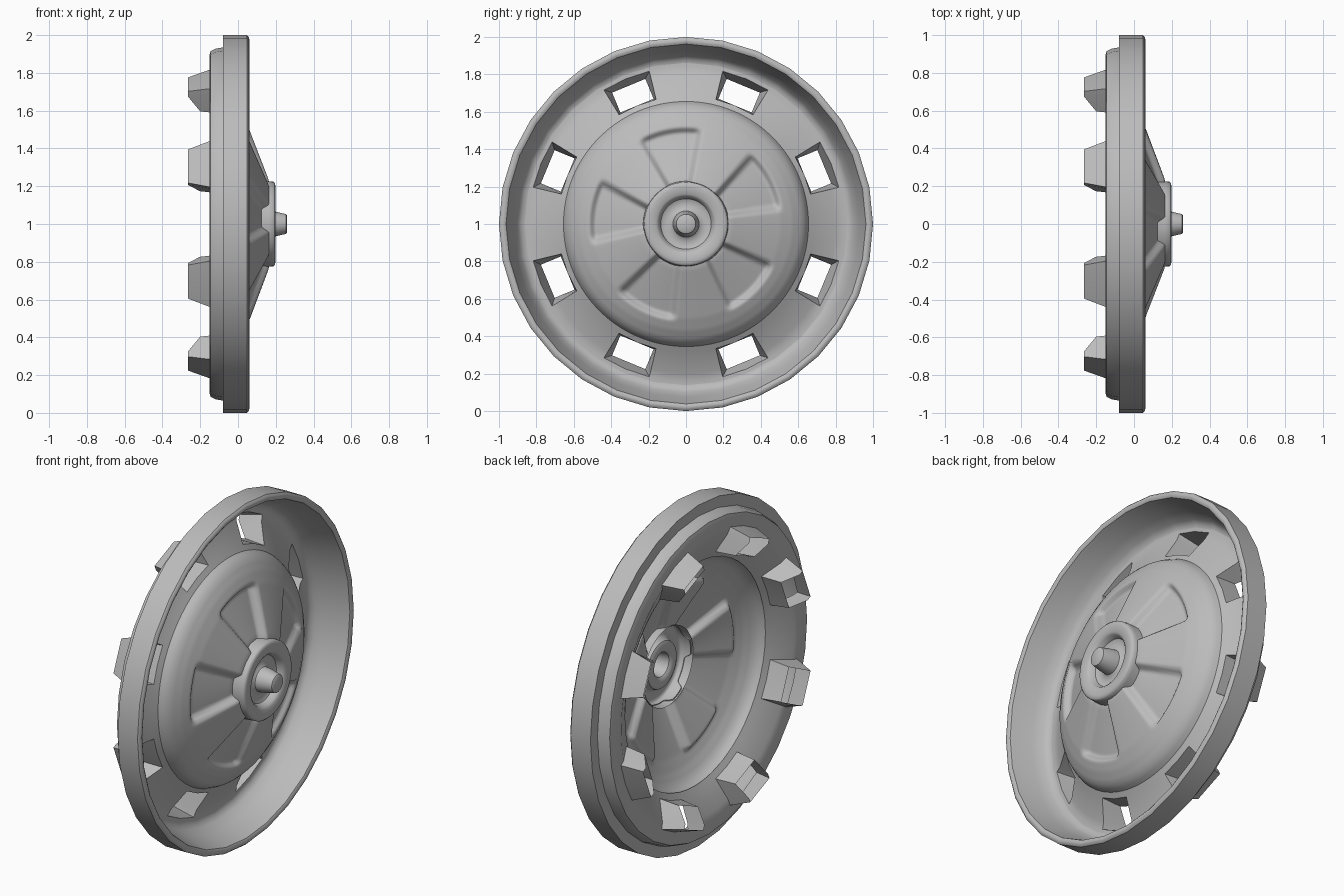
import bpy, bmesh, math

old = bpy.data.objects.get("Cube")
if old:
    bpy.data.objects.remove(old, do_unlink=True)

metal = bpy.data.materials.new("grey_metal")
metal.use_nodes = True
GREY = (0.5, 0.5, 0.5, 1)
metal.diffuse_color = GREY
metal.node_tree.nodes["Principled BSDF"].inputs["Base Color"].default_value = GREY


def polar(x, r, deg):
    """Point at depth x, radius r, clockwise angle from the top."""
    a = math.radians(deg)
    return (x, r * math.sin(a), 1 + r * math.cos(a))


def finish(bm, name, sharp=40):
    bmesh.ops.remove_doubles(bm, verts=bm.verts, dist=0.0002)
    mesh = bpy.data.meshes.new(name)
    bm.to_mesh(mesh)
    bm.free()
    obj = bpy.data.objects.new(name, mesh)
    bpy.context.collection.objects.link(obj)
    mesh.materials.append(metal)
    bpy.ops.object.select_all(action="DESELECT")
    obj.select_set(True)
    bpy.context.view_layer.objects.active = obj
    bpy.ops.object.shade_smooth_by_angle(angle=math.radians(sharp))
    return obj


def sweep(bm, profile, angles, shift=None, skip=None):
    """Revolve (x, r) points, running from the axis outward."""
    grid = [[bm.verts.new(polar(x + (shift(r, a) if shift else 0), r, a))
             for a in angles] for x, r in profile]
    n = len(angles)
    for i in range(len(profile) - 1):
        for j in range(n):
            if skip and skip(i, j):
                continue
            k = (j + 1) % n
            bm.faces.new((grid[i][j], grid[i + 1][j], grid[i + 1][k], grid[i][k]))
    return grid


def even(n):
    return [360 * i / n for i in range(n)]


def smooth(t):
    t = max(0, min(1, t))
    return t * t * (3 - 2 * t)


# Rim: inner wall, rolled lip, outer band and stepped back shoulder
bm = bmesh.new()
sweep(bm, [(-0.15, 0.862), (-0.146, 0.88), (-0.125, 0.9), (-0.07, 0.925),
           (0.03, 0.955), (0.052, 0.962), (0.06, 0.975), (0.058, 0.99),
           (0.048, 1.0), (-0.08, 1.0), (-0.08, 0.935), (-0.12, 0.928),
           (-0.145, 0.915), (-0.152, 0.89), (-0.152, 0.862)], even(32))
finish(bm, "rim")

# Slotted ring with eight tapered vents punched to the back
bm = bmesh.new()
offsets = (-22.5, -15.5, -9, 0, 9, 15.5)
angles = [22.5 + 45 * k + o for k in range(8) for o in offsets]
ring = [(-0.06, 0.65), (-0.08, 0.685), (-0.14, 0.8), (-0.15, 0.84), (-0.15, 0.868)]
grid = sweep(bm, ring, angles, skip=lambda i, j: i in (1, 2) and j % 6 in (2, 3))
for k in range(8):
    b = k * 6
    c = 22.5 + 45 * k
    loop = [(1, 2), (2, 2), (3, 2), (3, 3), (3, 4), (2, 4), (1, 4), (1, 3)]
    front = [grid[i][b + j] for i, j in loop]
    back = []
    for i, j in loop:
        x, r = ((-0.2, 0.685), (-0.265, 0.77), (-0.265, 0.8))[i - 1]
        half = (j - 3) * 0.096
        back.append(bm.verts.new(polar(x, math.hypot(r, half),
                                       c + math.degrees(math.atan2(half, r)))))
    for m in range(8):
        n = (m + 1) % 8
        bm.faces.new((front[m], front[n], back[n], back[m]))
finish(bm, "slotted_ring", 50)

# Dome with five fan-shaped recesses
dome_points = [(0.165, 0.222), (0.16, 0.245), (0.062, 0.505), (0.03, 0.57),
               (0.0, 0.615), (-0.025, 0.64), (-0.06, 0.655)]


def dome_x(r):
    for (x0, r0), (x1, r1) in zip(dome_points, dome_points[1:]):
        if r <= r1:
            return x0 + (x1 - x0) * (r - r0) / (r1 - r0)
    return dome_points[-1][0]


def recess(r, a):
    off = abs((a + 10 + 36) % 72 - 36)
    side = r * math.sin(math.radians(20.5 - off))
    return -0.04 * smooth(side / 0.04) * smooth((0.525 - r) / 0.045)


bm = bmesh.new()
rows = 44
radii = [0.222 + (0.655 - 0.222) * i / rows for i in range(rows + 1)]
sweep(bm, [(dome_x(r), r) for r in radii], even(180), shift=recess)
finish(bm, "dome", 60)

# Hub collar with a dished centre and a tapered pin
bm = bmesh.new()
sweep(bm, [(0.26, 0.0), (0.26, 0.045), (0.255, 0.052), (0.2, 0.065), (0.16, 0.07),
           (0.148, 0.085), (0.148, 0.12), (0.155, 0.135), (0.185, 0.147),
           (0.195, 0.16), (0.198, 0.2), (0.196, 0.216), (0.188, 0.224),
           (0.165, 0.226), (0.115, 0.23)], even(48))
finish(bm, "hub")
